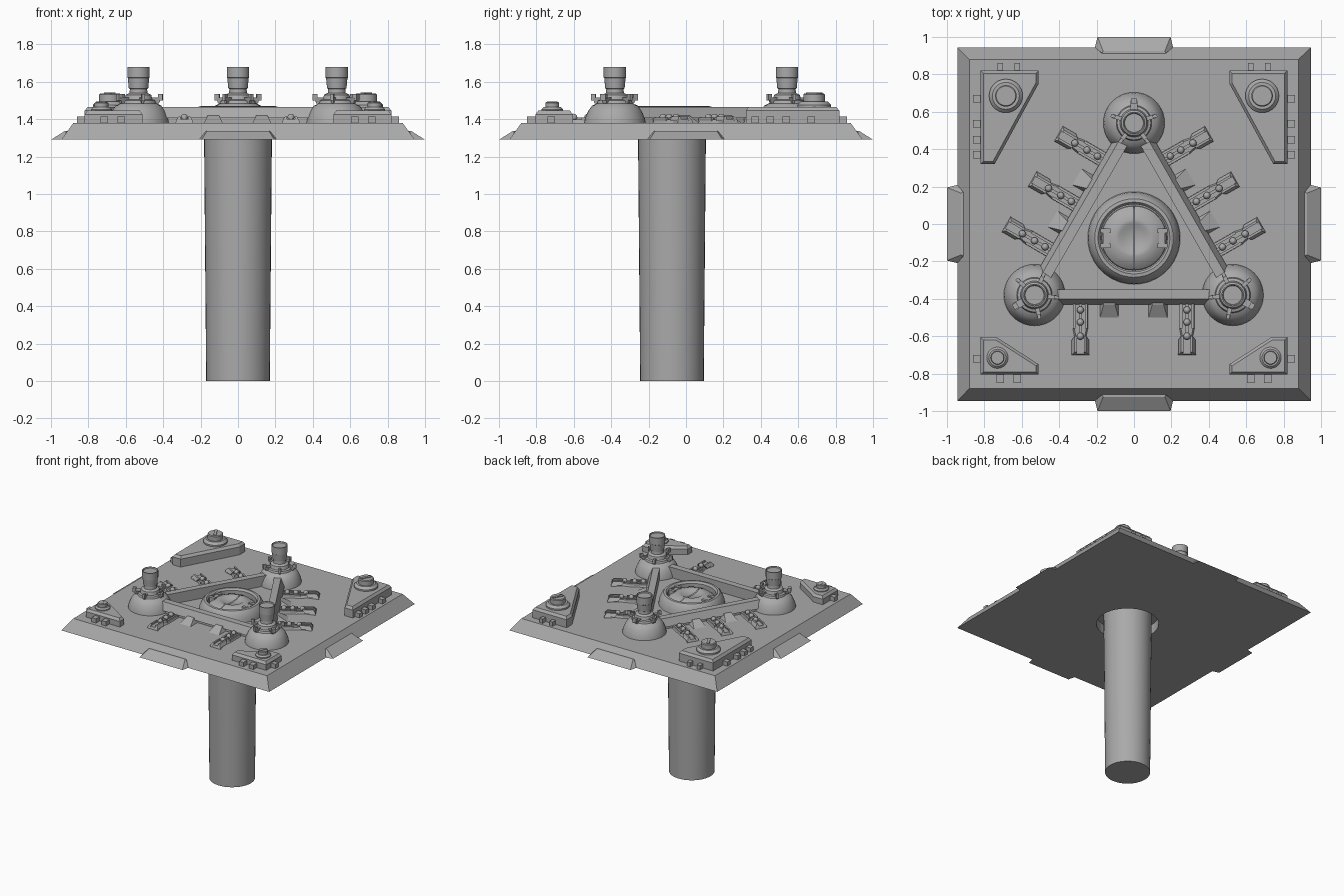
import bpy, bmesh
from math import sin, cos, pi, radians, atan2
from mathutils import Matrix, Vector

cube = bpy.data.objects.get("Cube")
if cube:
    bpy.data.objects.remove(cube)

grey = bpy.data.materials.new("plain grey")
grey.use_nodes = True
COLOUR = (0.4, 0.4, 0.4, 1)
grey.diffuse_color = COLOUR
grey.node_tree.nodes["Principled BSDF"].inputs["Base Color"].default_value = COLOUR

DECK = 1.38


def place(name, bm, matrix=Matrix(), smooth=False):
    bmesh.ops.recalc_face_normals(bm, faces=bm.faces)
    mesh = bpy.data.meshes.new(name)
    bm.to_mesh(mesh)
    bm.free()
    mesh.materials.append(grey)
    mesh.transform(matrix)
    if matrix.determinant() < 0:
        mesh.flip_normals()
    ob = bpy.data.objects.new(name, mesh)
    bpy.context.collection.objects.link(ob)
    if smooth:
        bpy.ops.object.select_all(action="DESELECT")
        ob.select_set(True)
        bpy.context.view_layer.objects.active = ob
        bpy.ops.object.shade_smooth_by_angle(angle=radians(35))
    return ob


def frustum(name, low, high, z0, z1, matrix=Matrix()):
    """Solid between two outlines with the same number of corners."""
    bm = bmesh.new()
    a = [bm.verts.new((x, y, z0)) for x, y in low]
    b = [bm.verts.new((x, y, z1)) for x, y in high]
    bm.faces.new(a)
    bm.faces.new(b)
    n = len(a)
    for i in range(n):
        bm.faces.new((a[i], a[(i + 1) % n], b[(i + 1) % n], b[i]))
    return place(name, bm, matrix)


def rect(x0, x1, y0, y1):
    return [(x0, y0), (x1, y0), (x1, y1), (x0, y1)]


def box(name, x0, x1, y0, y1, z0, z1, matrix=Matrix()):
    return frustum(name, rect(x0, x1, y0, y1), rect(x0, x1, y0, y1), z0, z1, matrix)


def lathe(name, profile, matrix=Matrix(), segs=40, half=False):
    """Spin (radius, z) points about z; a half turn is closed by a flat face."""
    bm = bmesh.new()
    count = segs // 2 + 1 if half else segs
    rings = []
    for i in range(count):
        t = 2 * pi * i / segs - pi / 2
        rings.append([bm.verts.new((r * cos(t), r * sin(t), z)) for r, z in profile])
    pairs = zip(rings, rings[1:]) if half else zip(rings, rings[1:] + rings[:1])
    for p, q in pairs:
        for j in range(len(profile) - 1):
            bm.faces.new((p[j], q[j], q[j + 1], p[j + 1]))
    if half:
        bmesh.ops.remove_doubles(bm, verts=bm.verts, dist=1e-5)
    else:
        bm.faces.new([r[0] for r in rings])
        bm.faces.new([r[-1] for r in rings])
    return place(name, bm, matrix, smooth=True)


def shrink(points, d):
    """Inset a convex counter-clockwise outline by d."""
    out, n = [], len(points)
    for i in range(n):
        p, c, q = (Vector(points[(i + k) % n]) for k in (-1, 0, 1))
        u, v = (c - p).normalized(), (q - c).normalized()
        nu, nv = Vector((-u.y, u.x)), Vector((-v.y, v.x))
        out.append(tuple(c + (nu + nv) * d / (1 + nu.dot(nv))))
    return out


def at(x, y, z=0, turn=0):
    return Matrix.Translation((x, y, z)) @ Matrix.Rotation(turn, 4, "Z")


# Sloped square deck with a recess around the column
deck = frustum("deck", rect(-.945, .945, -.945, .945), rect(-.88, .88, -.88, .88), 1.29, DECK)
cutter = lathe("recess_cutter", [(.235, 1.2), (.235, 1.37)], at(0, -.075))
cutter.hide_render = True
cutter.hide_viewport = True
cutter.display_type = "WIRE"
cut = deck.modifiers.new("recess", "BOOLEAN")
cut.object = cutter
cut.solver = "EXACT"

# Support column
lathe("column", [(.17, 0), (.182, 1.375)], at(0, -.075))

# Wedge tab in the middle of each deck edge
for k in range(4):
    frustum("edge_tab",
            [(-.195, -1), (.195, -1), (.21, -.94), (.18, -.89), (-.18, -.89), (-.21, -.94)],
            [(-.165, -.925), (.165, -.925), (.17, -.915), (.17, -.9), (-.17, -.9), (-.17, -.915)],
            1.29, 1.337, at(0, 0, 0, k * pi / 2))

# Corner plates with a slotted knob and small side lugs
for side in (1, -1):
    flip = Matrix.Diagonal((side, 1, 1, 1))
    back = [(.51, .82), (.51, .75), (.745, .32), (.82, .32), (.82, .82)]
    front = [(.51, -.805), (.82, -.805), (.82, -.605), (.735, -.605), (.51, -.75)]
    for name, pts, top, kx, ky, r in (("back_plate", back, 1.465, .685, .685, .09),
                                      ("front_plate", front, 1.445, .73, -.715, .057)):
        frustum(name, pts, pts, DECK - .005, top - .02, flip)
        frustum(name + "_bevel", pts, shrink(pts, .015), top - .02, top, flip)
        spot = flip @ at(kx, ky, top)
        s = r / .09
        lathe(name + "_knob", [(r, -.01), (r, .012 * s), (.8 * r, .03 * s), (.64 * r, .03 * s),
                               (.64 * r, .066 * s), (.58 * r, .072 * s)], spot, 28)
        box(name + "_slot", -.12 * r, .12 * r, -.5 * r, .5 * r, .07 * s, .078 * s,
            spot @ Matrix.Rotation(-.5, 4, "Z"))
    for x in (.625, .715):
        box("back_lug", x - .015, x + .015, .81, .86, DECK, 1.415, flip)
        box("front_lug", x - .02, x + .02, -.85, -.8, DECK, 1.415, flip)
    for y in (.67, .535, .45, .37):
        box("side_lug", .81, .86, y - .02, y + .02, DECK, 1.415, flip)
    box("front_side_lug", .81, .86, -.74, -.7, DECK, 1.415, flip)

# Three emitter towers at the triangle corners
towers = [Vector((0, .54)), Vector((-.532, -.38)), Vector((.528, -.38))]
tower_profile = [(.165, DECK - .005), (.16, 1.405), (.142, 1.445), (.122, 1.472), (.095, 1.485),
                 (.09, 1.5), (.075, 1.505), (.068, 1.53), (.048, 1.54), (.046, 1.562),
                 (.052, 1.565), (.057, 1.62), (.06, 1.622), (.06, 1.68), (.054, 1.68),
                 (.05, 1.672)]
for k, t in enumerate(towers):
    lathe("tower", tower_profile, at(t.x, t.y))
    for j in range(5):
        spot = at(t.x, t.y, 0, pi / 2 + (k * 2 + j * 1.2) * pi / 3)
        w = .02 if j == 0 else .011
        frustum("tower_clamp", rect(.06, .11, -w / 2, w / 2), rect(.06, .12, -w, w),
                1.485, 1.515, spot)
        box("tower_clamp_tip", .105, .13, -w * .8, w * .8, 1.5, 1.535, spot)

# Each side of the triangle: beam, outer ledge, clawed arms and wedge buttresses
for k in range(3):
    a, b = towers[k], towers[(k + 1) % 3]
    mid, d = (a + b) / 2, b - a
    spot = at(mid.x, mid.y, 0, atan2(d.y, d.x))
    h = d.length / 2 - .08
    # Local -y points away from the triangle
    frustum("beam", rect(-h, h, -.05, .03), rect(-h, h, -.022, .03), 1.405, 1.465, spot)
    box("beam_foot", -h, h, -.03, .03, DECK, 1.405, spot)
    for x in (-.13, .13):
        frustum("buttress", rect(x - .05, x + .05, -.12, 0), rect(x - .03, x + .03, -.05, 0),
                DECK, 1.42, spot)
    for x in ((-.285, .285) if k == 1 else (-.28, 0, .28)):
        arm = spot @ at(x, 0)
        plan = [(-.028, -.24), (.028, -.24), (.04, -.18), (.04, -.04), (-.04, -.04), (-.04, -.18)]
        frustum("arm", plan, shrink(plan, .008), DECK, 1.398, arm)
        claw = [(-.048, -.32), (.048, -.32), (.026, -.225), (-.026, -.225)]
        frustum("claw", claw, shrink(claw, .006), DECK, 1.4, arm)
        for s in (-1, 1):
            frustum("claw_finger", rect(s * .035 - .011, s * .035 + .011, -.32, -.24),
                    rect(s * .025 - .006, s * .025 + .006, -.305, -.22), 1.39, 1.415, arm)
            box("arm_rail", s * .032 - .007, s * .032 + .007, -.18, -.04, 1.39, 1.408, arm)
        box("arm_spine", -.008, .008, -.24, -.03, 1.39, 1.41, arm)
        for y in (-.08, -.145, -.22):
            bm = bmesh.new()
            bmesh.ops.create_uvsphere(bm, u_segments=14, v_segments=8, radius=.019)
            place("arm_bead", bm, arm @ at(0, y, 1.41), smooth=True)

# Central hatch: raised ring, floor and two domed doors
ring = [(.18, 1.375), (.248, 1.375), (.243, 1.41), (.225, 1.452), (.21, 1.468),
        (.192, 1.47), (.18, 1.455), (.18, 1.41), (.001, 1.41)]
lathe("hatch_ring", ring, at(0, -.075), 48)
door = [(.174, 1.405), (.17, 1.422), (.14, 1.446), (.1, 1.458), (.08, 1.458), (.062, 1.446), (0, 1.442)]
for turn in (0, pi):
    spot = at(0, -.075, 0, turn)
    lathe("hatch_door", door, spot @ at(.003, 0), 48, half=True)
    box("hatch_hinge", .135, .165, -.045, .045, 1.42, 1.452, spot)
    for y in (-.04, .04):
        box("hatch_hinge_pin", .125, .178, y - .012, y + .012, 1.42, 1.46, spot)
